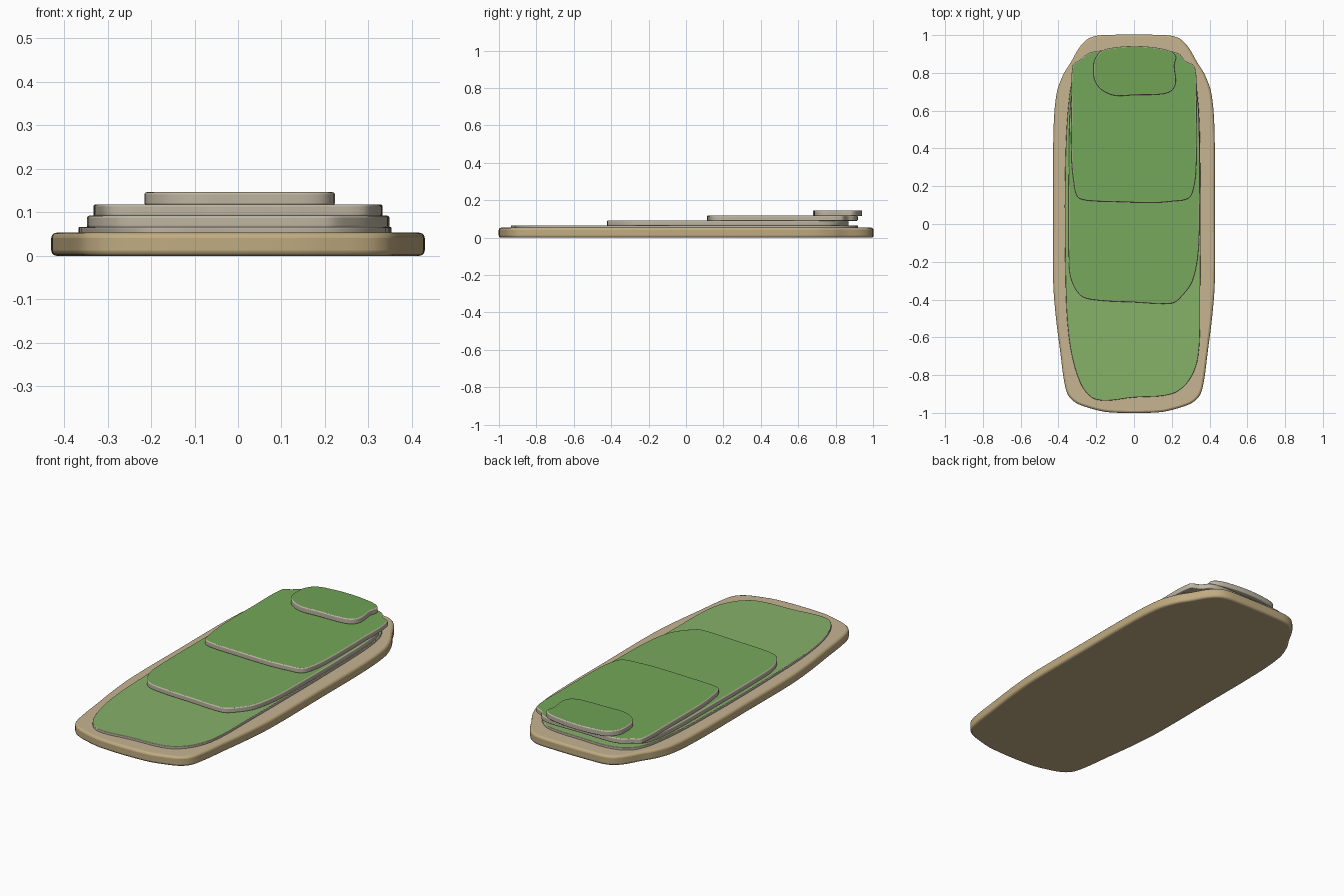
import bpy, bmesh
from mathutils import Vector


def material(name, rgb):
    m = bpy.data.materials.new(name)
    m.diffuse_color = (*rgb, 1)
    return m


def smooth_loop(points, steps=5):
    # closed Catmull-Rom curve through the control points
    p = [Vector(q) for q in points]
    n, out = len(p), []
    for i in range(n):
        a, b, c, d = p[i - 1], p[i], p[(i + 1) % n], p[(i + 2) % n]
        # tangents limited by segment length avoid overshoot
        seg = (c - b).length
        tb = (c - a) * seg / max((c - b).length + (b - a).length, 1e-6)
        tc = (d - b) * seg / max((d - c).length + (c - b).length, 1e-6)
        for s in range(steps):
            t = s / steps
            out.append(b * (2*t**3 - 3*t**2 + 1) + tb * (t**3 - 2*t**2 + t)
                       + c * (3*t**2 - 2*t**3) + tc * (t**3 - t**2))
    return out


def slab(name, points, z0, z1, round_edge, top_mat, side_mat):
    # rounded plate: top face in one material, rim in another
    bm = bmesh.new()
    face = bm.faces.new([bm.verts.new((q.x, q.y, z0)) for q in smooth_loop(points)])
    ext = bmesh.ops.extrude_face_region(bm, geom=[face])
    for v in ext["geom"]:
        if isinstance(v, bmesh.types.BMVert):
            v.co.z = z1
    bmesh.ops.recalc_face_normals(bm, faces=bm.faces[:])
    for f in bm.faces:
        f.material_index = 0 if f.normal.z > 0.9 else 1
    me = bpy.data.meshes.new(name)
    bm.to_mesh(me)
    bm.free()
    me.materials.append(top_mat)
    me.materials.append(side_mat)
    ob = bpy.data.objects.new(name, me)
    bpy.context.collection.objects.link(ob)
    bev = ob.modifiers.new("rim", 'BEVEL')
    bev.width, bev.segments = round_edge, 3
    bev.limit_method, bev.angle_limit = 'ANGLE', 1.2
    bev.material = 1
    bpy.ops.object.select_all(action='DESELECT')
    ob.select_set(True)
    bpy.context.view_layer.objects.active = ob
    bpy.ops.object.shade_smooth_by_angle()
    return ob


tan_top = material("tan_top", (0.57, 0.46, 0.29))
tan_side = material("tan_side", (0.53, 0.41, 0.22))
grey = material("warm_grey", (0.51, 0.46, 0.36))
greens = [material(f"green_{i}", c) for i, c in enumerate(
    [(0.24, 0.44, 0.14), (0.19, 0.395, 0.11), (0.175, 0.39, 0.10), (0.16, 0.365, 0.09)])]

# base plate, half outline mirrored
half = [(0.13, -0.997), (0.25, -0.97), (0.315, -0.942), (0.352, -0.9), (0.372, -0.82),
        (0.39, -0.68), (0.415, -0.48), (0.428, -0.3), (0.428, 0.1), (0.426, 0.5),
        (0.41, 0.69), (0.375, 0.79), (0.335, 0.855), (0.285, 0.94), (0.235, 0.985), (0.16, 1.0)]
base = half + [(-x, y) for x, y in reversed(half)]
slab("base_plate", base, 0.0, 0.053, 0.012, tan_top, tan_side)

# lowest terrace
slab("terrace_1", [
    (-0.2, -0.93), (0, -0.918), (0.2, -0.9), (0.29, -0.83), (0.34, -0.7), (0.35, -0.4),
    (0.351, 0.3), (0.335, 0.7), (0.29, 0.83), (0.2, 0.9), (0, 0.915), (-0.2, 0.91),
    (-0.3, 0.84), (-0.345, 0.65), (-0.364, 0.3), (-0.364, -0.2), (-0.345, -0.6),
    (-0.285, -0.84)], 0.048, 0.066, 0.003, greens[0], grey)

# second terrace
slab("terrace_2", [
    (-0.28, -0.38), (-0.2, -0.403), (0, -0.414), (0.2, -0.42), (0.25, -0.385),
    (0.31, -0.3), (0.34, -0.15), (0.347, 0.05), (0.347, 0.4), (0.335, 0.68), (0.3, 0.79),
    (0.2, 0.85), (0, 0.87), (-0.2, 0.85), (-0.3, 0.79), (-0.335, 0.65), (-0.345, 0.3),
    (-0.345, -0.2), (-0.33, -0.3)], 0.064, 0.092, 0.005, greens[1], grey)

# third terrace
slab("terrace_3", [
    (-0.3, 0.145), (-0.25, 0.125), (-0.1, 0.118), (0.1, 0.113), (0.2, 0.12),
    (0.29, 0.137), (0.318, 0.2), (0.33, 0.32), (0.331, 0.6), (0.323, 0.83), (0.27, 0.865),
    (0.24, 0.9), (0.18, 0.916), (0, 0.915), (-0.17, 0.918), (-0.24, 0.905), (-0.285, 0.87),
    (-0.325, 0.84), (-0.331, 0.6), (-0.331, 0.35), (-0.32, 0.23)],
    0.09, 0.118, 0.005, greens[2], grey)

# top terrace
slab("terrace_4", [
    (-0.17, 0.71), (-0.1, 0.68), (0, 0.683), (0.15, 0.688), (0.2, 0.707), (0.221, 0.75),
    (0.213, 0.84), (0.222, 0.885), (0.19, 0.916), (0.1, 0.936), (0, 0.942), (-0.1, 0.935),
    (-0.17, 0.917), (-0.208, 0.87), (-0.215, 0.82), (-0.208, 0.76)],
    0.116, 0.146, 0.005, greens[3], grey)
